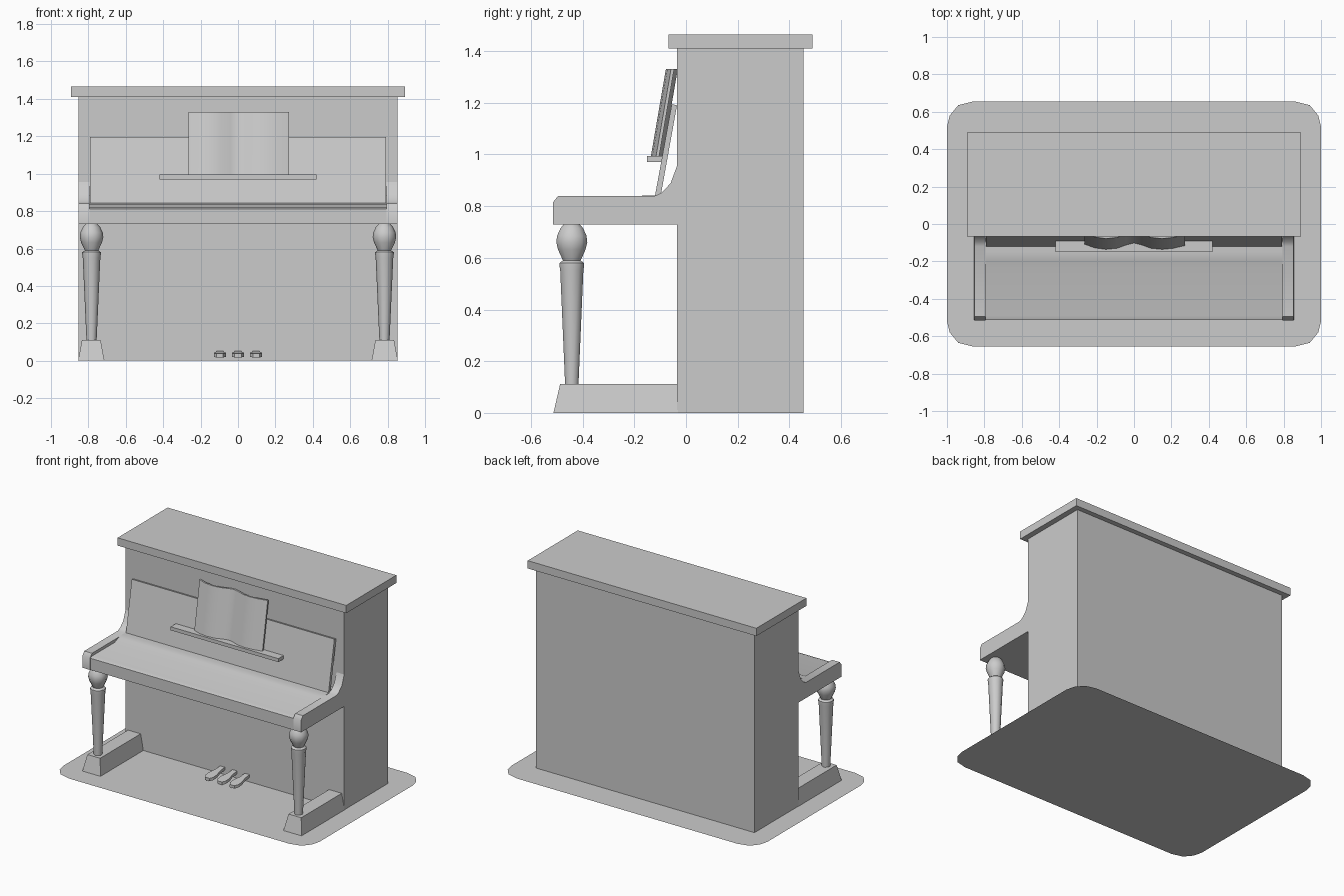
import bpy, bmesh, math
from mathutils import Vector

if "Cube" in bpy.data.objects:
    bpy.data.objects.remove(bpy.data.objects["Cube"])


def finish(name, bm, smooth=False):
    bmesh.ops.recalc_face_normals(bm, faces=bm.faces)
    me = bpy.data.meshes.new(name)
    bm.to_mesh(me)
    bm.free()
    ob = bpy.data.objects.new(name, me)
    bpy.context.collection.objects.link(ob)
    if smooth:
        bpy.ops.object.select_all(action='DESELECT')
        bpy.context.view_layer.objects.active = ob
        ob.select_set(True)
        bpy.ops.object.shade_smooth_by_angle(angle=math.radians(40))
    return ob


def prism(name, pts, offset, smooth=False):
    """Extrude a 3D outline along an offset vector."""
    bm = bmesh.new()
    face = bm.faces.new([bm.verts.new(p) for p in pts])
    ext = bmesh.ops.extrude_face_region(bm, geom=[face])
    moved = [g for g in ext['geom'] if isinstance(g, bmesh.types.BMVert)]
    bmesh.ops.translate(bm, verts=moved, vec=Vector(offset))
    return finish(name, bm, smooth)


def side_prism(name, yz, x0, x1, smooth=False):
    return prism(name, [(x0, y, z) for y, z in yz], (x1 - x0, 0, 0), smooth)


def box(name, x0, x1, y0, y1, z0, z1):
    return side_prism(name, [(y0, z0), (y1, z0), (y1, z1), (y0, z1)], x0, x1)


def lathe(name, profile, x, y, sides):
    bm = bmesh.new()
    rings = []
    for r, z in profile:
        rings.append([bm.verts.new((x + r * math.cos(2 * math.pi * i / sides),
                                    y + r * math.sin(2 * math.pi * i / sides), z))
                      for i in range(sides)])
    for a, b in zip(rings, rings[1:]):
        for i in range(sides):
            j = (i + 1) % sides
            bm.faces.new((a[i], a[j], b[j], b[i]))
    bm.faces.new(rings[0])
    bm.faces.new(rings[-1])
    return finish(name, bm, True)


# Rug: flat sheet with rounded corners
corner = [(1.0, 0.52), (0.985, 0.58), (0.94, 0.635), (0.86, 0.655)]
outline = (corner + [(-x, y) for x, y in reversed(corner)]
           + [(-x, -y) for x, y in corner] + [(x, -y) for x, y in reversed(corner)])
bm = bmesh.new()
bm.faces.new([bm.verts.new((x, y, 0)) for x, y in outline])
finish("rug", bm)

# Case and top lid
box("case", -0.853, 0.853, -0.035, 0.455, 0, 1.41)
box("top_lid", -0.892, 0.892, -0.068, 0.49, 1.41, 1.465)

# Keyboard bed with closed key cover
side_prism("key_cover", [(-0.03, 0.73), (-0.513, 0.73), (-0.513, 0.812), (-0.49, 0.82),
                         (-0.24, 0.82), (-0.20, 0.838), (-0.15, 0.842), (-0.03, 0.842)],
           -0.795, 0.795, True)

# Sloping front panel
side_prism("front_panel", [(-0.12, 0.84), (-0.098, 0.84), (-0.035, 1.19), (-0.055, 1.195)],
           -0.79, 0.79)

# Music shelf
box("music_shelf", -0.42, 0.42, -0.15, -0.09, 0.97, 0.995)

# Open book leaning on the shelf
wave = [(-0.265, -0.108), (-0.21, -0.128), (-0.15, -0.136), (-0.09, -0.13), (-0.04, -0.112),
        (0, -0.102), (0.04, -0.112), (0.09, -0.13), (0.15, -0.136), (0.21, -0.13), (0.272, -0.116)]
front = [(x, y, 0.993) for x, y in wave]
back = [(x, y + 0.012, 0.993) for x, y in reversed(wave)]
prism("music_book", front + back, (0, 0.058, 0.337), True)

# Arms, legs and feet on both sides
arm = [(-0.03, 0.73), (-0.515, 0.73), (-0.515, 0.815), (-0.495, 0.84), (-0.12, 0.84),
       (-0.095, 0.852), (-0.06, 0.888), (-0.035, 0.955), (-0.03, 0.955)]
leg = [(0.027, 0.105), (0.047, 0.55), (0.05, 0.57), (0.05, 0.58), (0.036, 0.59),
       (0.056, 0.632), (0.063, 0.66), (0.06, 0.685), (0.046, 0.715), (0.03, 0.732)]
for side, s in (("left", -1), ("right", 1)):
    side_prism(side + "_arm", arm, s * 0.793, s * 0.853, True)
    lathe(side + "_leg", leg, s * 0.783, -0.442, 10)

    bm = bmesh.new()
    low = [(0.714, -0.513), (0.855, -0.513), (0.855, -0.03), (0.714, -0.03)]
    high = [(0.735, -0.487), (0.834, -0.487), (0.834, -0.03), (0.735, -0.03)]
    a = [bm.verts.new((s * x, y, 0)) for x, y in low]
    b = [bm.verts.new((s * x, y, 0.112)) for x, y in high]
    bm.faces.new(a)
    bm.faces.new(b)
    for i in range(4):
        j = (i + 1) % 4
        bm.faces.new((a[i], a[j], b[j], b[i]))
    finish(side + "_foot", bm)

# Three pedals with widened rounded tips
half = [(0.018, -0.03), (0.02, -0.09), (0.032, -0.14), (0.032, -0.18), (0.018, -0.205)]
for i, name in enumerate(("left_pedal", "middle_pedal", "right_pedal")):
    cx = (i - 1) * 0.097
    pts = half + [(-x, y) for x, y in reversed(half)]
    prism(name, [(cx + x, y, 0.018 + 0.08 * (y + 0.205)) for x, y in pts], (0, 0, 0.02))
